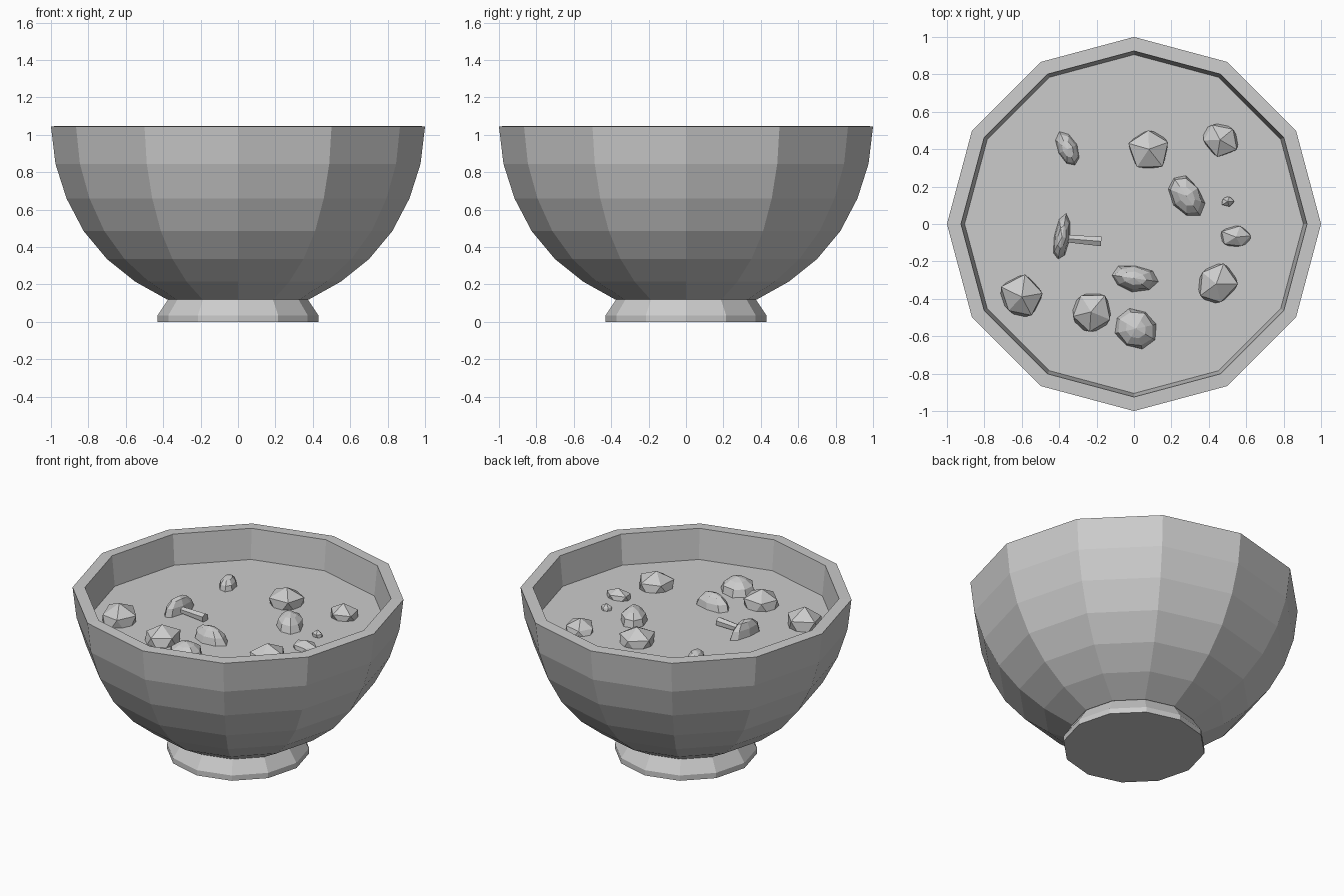
import bpy, bmesh, math, random
from mathutils import Matrix, Vector

cube = bpy.data.objects.get("Cube")
if cube:
    bpy.data.objects.remove(cube, do_unlink=True)

random.seed(4)
SIDES = 12
SURFACE = 0.85  # height of the liquid

clay = bpy.data.materials.new("plain grey")
clay.use_nodes = True
GREY = (0.6, 0.6, 0.6, 1)
clay.diffuse_color = GREY
clay.node_tree.nodes["Principled BSDF"].inputs["Base Color"].default_value = GREY


def finish(bm, name):
    bmesh.ops.recalc_face_normals(bm, faces=bm.faces)
    mesh = bpy.data.meshes.new(name)
    bm.to_mesh(mesh)
    bm.free()
    mesh.materials.append(clay)
    obj = bpy.data.objects.new(name, mesh)
    bpy.context.collection.objects.link(obj)
    return obj


def turned(name, profile):
    """Faceted solid of revolution with both ends capped."""
    bm = bmesh.new()
    rings = []
    for r, z in profile:
        angles = [math.tau * i / SIDES for i in range(SIDES)]
        rings.append([bm.verts.new((r * math.cos(a), r * math.sin(a), z)) for a in angles])
    for low, high in zip(rings, rings[1:]):
        for i in range(SIDES):
            j = (i + 1) % SIDES
            bm.faces.new((low[i], low[j], high[j], high[i]))
    bm.faces.new(rings[0])
    bm.faces.new(rings[-1])
    return finish(bm, name)


def chunk(name, x, y, length, width, height, angle, soft=False, jitter=0.12):
    """Floating lump, half sunk in the liquid; soft lumps have more facets."""
    bm = bmesh.new()
    if soft:
        bmesh.ops.create_uvsphere(bm, u_segments=8, v_segments=6, radius=1)
    else:
        bmesh.ops.create_icosphere(bm, subdivisions=1, radius=1)
    for v in bm.verts:
        v.co *= 1 + random.uniform(-jitter, jitter)
    size = Matrix.Diagonal((length / 2, width / 2, height, 1))
    place = Matrix.Translation((x, y, SURFACE)) @ Matrix.Rotation(math.radians(angle), 4, "Z")
    bm.transform(place @ size)
    return finish(bm, name)


# Bowl: outer wall, rim, then the inner wall
turned("bowl", [
    (0.38, 0.12), (0.55, 0.215), (0.70, 0.335), (0.825, 0.485), (0.917, 0.66),
    (0.976, 0.845), (1.0, 1.045), (0.925, 1.048), (0.905, 0.845),
    (0.84, 0.66), (0.64, 0.36), (0.35, 0.2)])

# Foot and liquid
turned("foot", [(0.43, 0), (0.43, 0.035), (0.37, 0.125)])
turned("soup_surface", [(0.9, SURFACE - 0.01), (0.907, SURFACE)])

# Angular vegetable pieces
chunk("vegetable_back", 0.08, 0.40, 0.24, 0.24, 0.11, 20)
chunk("vegetable_back_left", 0.46, 0.45, 0.22, 0.19, 0.075, -30)
chunk("vegetable_right", -0.60, -0.39, 0.25, 0.25, 0.125, 10)
chunk("vegetable_front", -0.23, -0.47, 0.24, 0.24, 0.12, 50)
chunk("vegetable_front_left", 0.44, -0.32, 0.25, 0.23, 0.11, 70)
chunk("vegetable_left", 0.545, -0.07, 0.19, 0.13, 0.06, 5)
chunk("crumb", 0.50, 0.12, 0.07, 0.06, 0.04, 0)

# Rounded pieces
chunk("dumpling_back", -0.355, 0.40, 0.20, 0.11, 0.065, -65, True, 0.07)
chunk("dumpling_middle", 0.28, 0.15, 0.24, 0.16, 0.085, -55, True, 0.07)
chunk("dumpling_front", 0.0, -0.29, 0.25, 0.14, 0.085, -8, True, 0.07)
chunk("dumpling_near_rim", 0.01, -0.56, 0.23, 0.21, 0.09, -30, True, 0.05)

# Mushroom slice: thin upright cap with a stem
chunk("mushroom_cap", -0.385, -0.07, 0.25, 0.085, 0.10, 80, True, 0.05)
stem = bmesh.new()
bmesh.ops.create_cone(stem, cap_ends=True, segments=6, radius1=0.022, radius2=0.03, depth=0.2)
direction = Vector((1, -0.08, 0)).to_track_quat("Z", "Y").to_matrix().to_4x4()
stem.transform(Matrix.Translation((-0.275, -0.085, SURFACE + 0.02)) @ direction)
finish(stem, "mushroom_stem")
